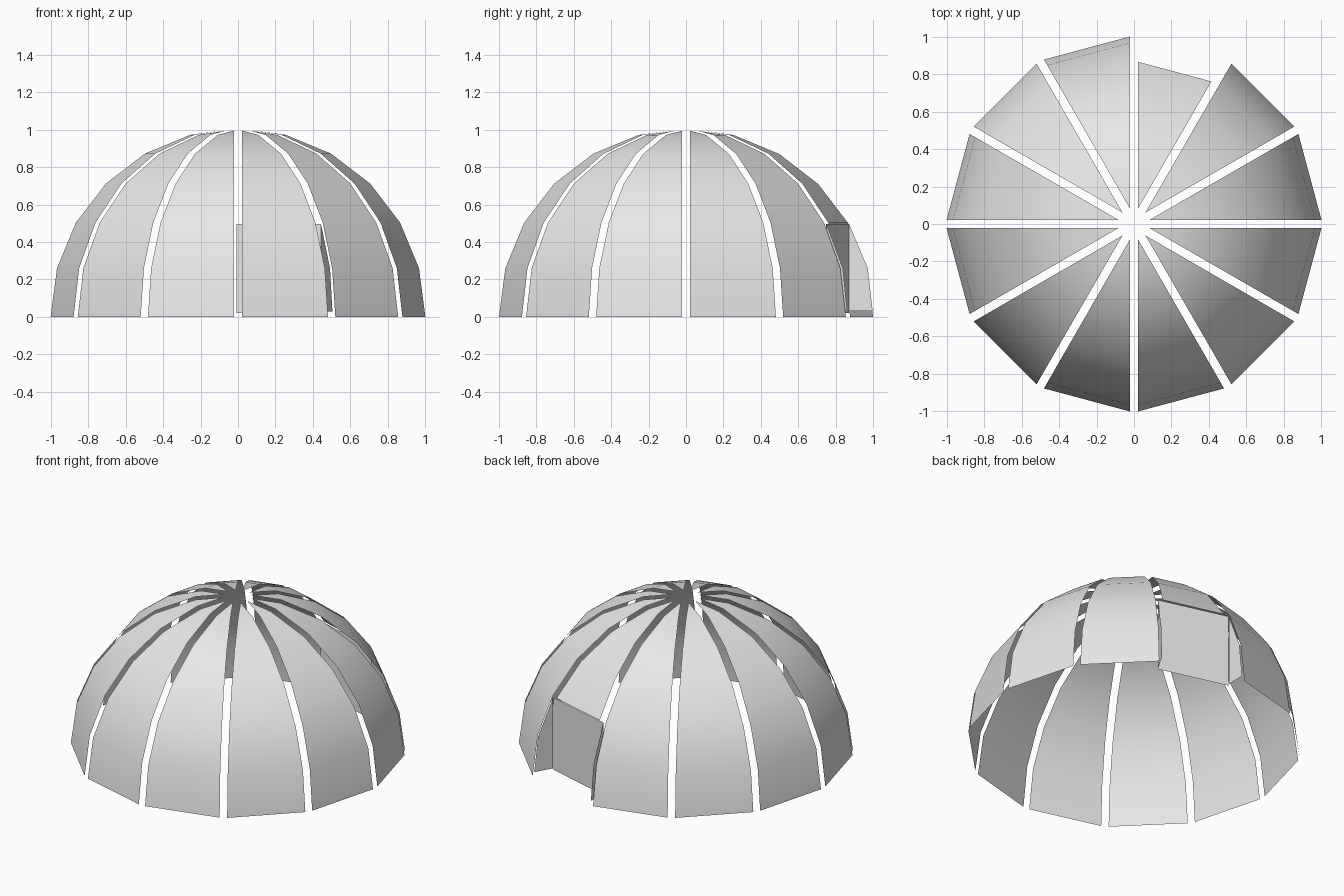
import bpy, bmesh
from math import sin, cos, tan, radians
from mathutils import Vector

cube = bpy.data.objects.get("Cube")
if cube:
    bpy.data.objects.remove(cube, do_unlink=True)

GORES = 12
HALF = radians(180 / GORES)
RADIUS = 1.006
GAP = 0.0225          # distance from each gore edge to its dividing ray
RING_STEP = radians(15)
DOOR_TOP_RING = 2     # the doorway reaches this ring

grey = bpy.data.materials.new("light grey")
grey.use_nodes = True
grey.diffuse_color = (0.8, 0.8, 0.8, 1)
grey.node_tree.nodes["Principled BSDF"].inputs["Base Color"].default_value = (0.8, 0.8, 0.8, 1)


def make_object(name, bm):
    mesh = bpy.data.meshes.new(name)
    bm.to_mesh(mesh)
    bm.free()
    mesh.materials.append(grey)
    obj = bpy.data.objects.new(name, mesh)
    bpy.context.collection.objects.link(obj)
    bpy.ops.object.select_all(action='DESELECT')
    obj.select_set(True)
    bpy.context.view_layer.objects.active = obj
    bpy.ops.object.shade_smooth_by_angle(angle=radians(30))
    return obj


def polar(angle, out, side, z):
    """Point at a distance along a direction and to its left."""
    return Vector((out * cos(angle) - side * sin(angle),
                   out * sin(angle) + side * cos(angle), z))


def ring(k):
    return RADIUS * cos(k * RING_STEP), RADIUS * sin(k * RING_STEP)


def gore(name, middle, first_ring):
    """One curved wedge of the dome, ending in a point near the crown."""
    bm = bmesh.new()
    rows = []
    for k in range(first_ring, 6):
        r, z = ring(k)
        out = r * cos(HALF)
        half_width = out * tan(HALF) - GAP / cos(HALF)
        rows.append([bm.verts.new(polar(middle, out, s * half_width, z)) for s in (-1, 1)])
    tip_out = GAP / sin(HALF)
    r, z = ring(5)
    tip_z = RADIUS - (RADIUS - z) * tip_out / (r * cos(HALF))
    tip = bm.verts.new(polar(middle, tip_out, 0, tip_z))
    for low, high in zip(rows, rows[1:]):
        bm.faces.new((low[0], low[1], high[1], high[0]))
    bm.faces.new((rows[-1][0], rows[-1][1], tip))
    return make_object(name, bm)


# Dome gores, with one cut short above the doorway
DOOR = 2
for i in range(GORES):
    middle = (2 * i + 1) * HALF
    if i == DOOR:
        gore("gore_above_door", middle, DOOR_TOP_RING)
    else:
        gore(f"gore_{i + 1}", middle, 0)

# Recessed door panel, reaching across the gaps on both sides
door_middle = (2 * DOOR + 1) * HALF
top_r, top_z = ring(DOOR_TOP_RING)
door_out = top_r * cos(HALF) - 0.003
door_half = door_out * tan(HALF) + 0.008
top_z -= 0.006
bm = bmesh.new()
corners = ((-door_half, 0.02), (door_half, 0.02), (door_half, top_z), (-door_half, top_z))
bm.faces.new([bm.verts.new(polar(door_middle, door_out, s, z)) for s, z in corners])
make_object("door_panel", bm)

# Side walls joining the panel to the curve of the dome
for name, side in (("door_wall_left", -1), ("door_wall_right", 1)):
    ray = door_middle + side * HALF
    inner = top_r
    profile = [(inner, 0.03), (0.998, 0.03), (ring(1)[0], ring(1)[1]), (inner, top_z)]
    bm = bmesh.new()
    verts = [bm.verts.new(polar(ray, out, side * (0.008 - 0.02 * (out - inner)), z))
             for out, z in profile]
    bm.faces.new(verts if side < 0 else verts[::-1])
    make_object(name, bm)
